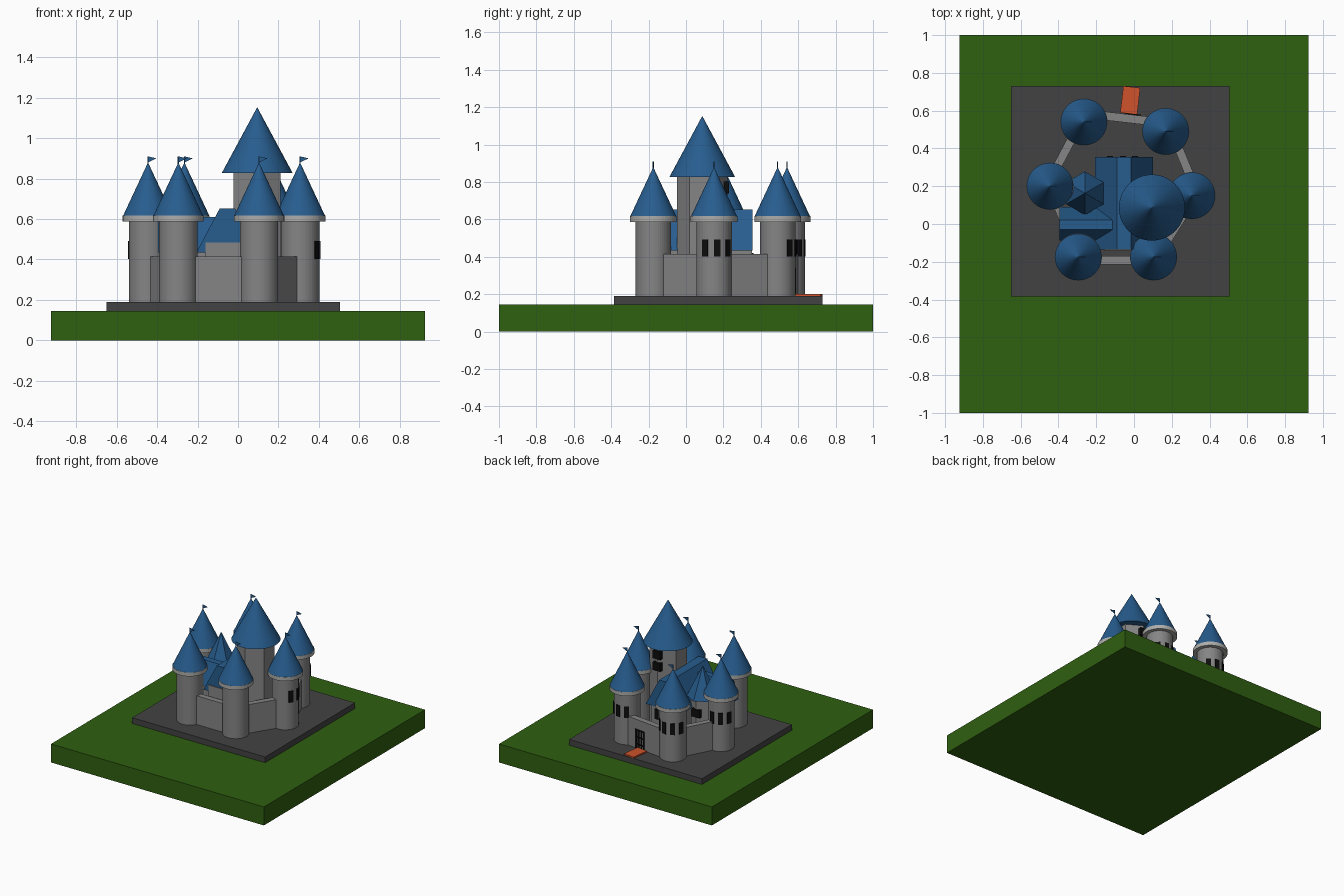
import bpy, bmesh, math
from mathutils import Matrix

if "Cube" in bpy.data.objects:
    bpy.data.objects.remove(bpy.data.objects["Cube"])


def material(name, rgb):
    m = bpy.data.materials.new(name)
    m.diffuse_color = (*rgb, 1)
    m.use_nodes = True
    m.node_tree.nodes["Principled BSDF"].inputs["Base Color"].default_value = m.diffuse_color
    return m


GREEN = material("grass_green", (0.028, 0.115, 0.005))
DARK = material("dark_stone", (0.055, 0.055, 0.055))
GREY = material("grey_stone", (0.235, 0.235, 0.235))
PALE = material("pale_stone", (0.42, 0.42, 0.41))
BLUE = material("roof_blue", (0.02, 0.108, 0.27))
BLACK = material("window_black", (0.004, 0.004, 0.004))
ORANGE = material("ramp_orange", (0.62, 0.085, 0.025))


def finish(bm, name, mat):
    bmesh.ops.recalc_face_normals(bm, faces=bm.faces)
    me = bpy.data.meshes.new(name)
    bm.to_mesh(me)
    bm.free()
    me.materials.append(mat)
    ob = bpy.data.objects.new(name, me)
    bpy.context.collection.objects.link(ob)
    return ob


def box(name, mat, centre, size, angle=0):
    bm = bmesh.new()
    m = (Matrix.Translation(centre) @ Matrix.Rotation(angle, 4, 'Z')
         @ Matrix.Diagonal((*size, 1)))
    bmesh.ops.create_cube(bm, size=1, matrix=m)
    return finish(bm, name, mat)


def span(name, mat, x, y, z):
    return box(name, mat, [(a + b) / 2 for a, b in (x, y, z)],
               [b - a for a, b in (x, y, z)])


def round_part(name, mat, xy, r1, r2, z0, z1, sides=48, turn=0):
    bm = bmesh.new()
    m = Matrix.Translation((*xy, (z0 + z1) / 2)) @ Matrix.Rotation(turn, 4, 'Z')
    bmesh.ops.create_cone(bm, cap_ends=True, segments=sides, radius1=r1,
                          radius2=r2, depth=z1 - z0, matrix=m)
    bmesh.ops.remove_doubles(bm, verts=bm.verts, dist=1e-5)
    return finish(bm, name, mat)


def prism(name, mat, outline, offset):
    bm = bmesh.new()
    f = bm.faces.new([bm.verts.new(p) for p in outline])
    r = bmesh.ops.extrude_face_region(bm, geom=[f], use_keep_orig=True)
    bmesh.ops.translate(bm, vec=offset,
                        verts=[v for v in r["geom"] if isinstance(v, bmesh.types.BMVert)])
    return finish(bm, name, mat)


# Ground and courtyard slab
span("grass_base", GREEN, (-0.925, 0.925), (-1, 1), (0, 0.145))
span("courtyard_slab", DARK, (-0.65, 0.505), (-0.385, 0.73), (0.145, 0.19))

# Outer towers: position and window directions in degrees
towers = [
    ((-0.265, 0.54), (43, 83, 123, 163)),
    ((0.168, 0.49), (43, 83, 123)),
    ((0.307, 0.15), (-30, 10, 50)),
    ((0.104, -0.175), ()),
    ((-0.295, -0.175), ()),
    ((-0.445, 0.20), (83, 123, 163)),
]
for i, ((x, y), angles) in enumerate(towers, 1):
    round_part(f"tower_{i}", GREY, (x, y), 0.095, 0.095, 0.19, 0.59)
    round_part(f"tower_ring_{i}", PALE, (x, y), 0.125, 0.125, 0.587, 0.617)
    round_part(f"tower_roof_{i}", BLUE, (x, y), 0.123, 0, 0.617, 0.88)
    round_part(f"flag_pole_{i}", BLUE, (x, y), 0.003, 0.003, 0.86, 0.91, 8)
    prism(f"flag_{i}", BLUE, [(x, y - 0.002, 0.91), (x, y - 0.002, 0.88),
                              (x + 0.042, y - 0.002, 0.9)], (0, 0.004, 0))
    for a in map(math.radians, angles):
        box(f"tower_{i}_window", BLACK,
            (x + 0.094 * math.cos(a), y + 0.094 * math.sin(a), 0.447),
            (0.009, 0.035, 0.09), a)

# Curtain walls between neighbouring towers, pushed slightly outward
pushes = (0.045, 0.03, 0.015, 0.018, 0.0, 0.015)
for i, push in enumerate(pushes):
    (x0, y0), (x1, y1) = towers[i][0], towers[(i + 1) % 6][0]
    a = math.atan2(y1 - y0, x1 - x0)
    length = math.hypot(x1 - x0, y1 - y0)
    cx = (x0 + x1) / 2 - push * math.sin(a)
    cy = (y0 + y1) / 2 + push * math.cos(a)
    box(f"wall_{i + 1}", GREY, (cx, cy, 0.3025), (length - 0.06, 0.045, 0.225), a)
    if i == 0:
        # Gate with bars, and ramp, on the back wall
        nx, ny = -math.sin(a), math.cos(a)
        gx = cx + 0.035 * math.cos(a)
        gy = cy + 0.035 * math.sin(a)
        for k in range(4):
            d = (k - 1.5) * 0.025
            box("gate_bar", BLACK, (gx + nx * 0.024 + d * math.cos(a),
                                    gy + ny * 0.024 + d * math.sin(a), 0.265),
                (0.012, 0.008, 0.15), a)
        for z in (0.225, 0.28, 0.335):
            box("gate_crossbar", BLACK, (gx + nx * 0.024, gy + ny * 0.024, z),
                (0.085, 0.008, 0.01), a)
        box("entrance_ramp", ORANGE, (-0.02, 0.655, 0.195), (0.09, 0.142, 0.012), a)

# Keep: hexagonal main tower with round cone roof
round_part("main_tower", GREY, (0.095, 0.087), 0.134, 0.134, 0.19, 0.828, 6)
round_part("main_tower_roof", BLUE, (0.095, 0.087), 0.175, 0, 0.828, 1.153)
for z in (0.77, 0.678):
    box("main_tower_window", BLACK, (0.095, 0.216, z), (0.065, 0.03, 0.063))

# Great hall with flat-topped roof running front to back
span("hall", GREY, (-0.16, 0.055), (-0.14, 0.354), (0.19, 0.485))
prism("hall_roof", BLUE, [(-0.206, -0.135, 0.435), (0.1, -0.135, 0.435),
                          (-0.016, -0.135, 0.653), (-0.09, -0.135, 0.653)],
      (0, 0.49, 0))
for x in (-0.127, -0.058, 0.005):
    box("hall_window", BLACK, (x, 0.357, 0.38), (0.03, 0.008, 0.08))

# Side wing with crossing roof
span("wing", GREY, (-0.38, -0.15), (-0.06, 0.065), (0.19, 0.46))
prism("wing_roof", BLUE, [(-0.395, -0.087, 0.435), (-0.395, 0.09, 0.435),
                          (-0.395, 0.02, 0.61), (-0.395, -0.03, 0.61)],
      (0.31, 0, 0))

# Small hexagonal inner tower
round_part("small_tower", GREY, (-0.26, 0.163), 0.085, 0.085, 0.19, 0.525, 6)
round_part("small_tower_roof", BLUE, (-0.26, 0.163), 0.115, 0, 0.52, 0.76, 6)
box("small_tower_window", BLACK, (-0.26, 0.24, 0.416), (0.07, 0.03, 0.06))
